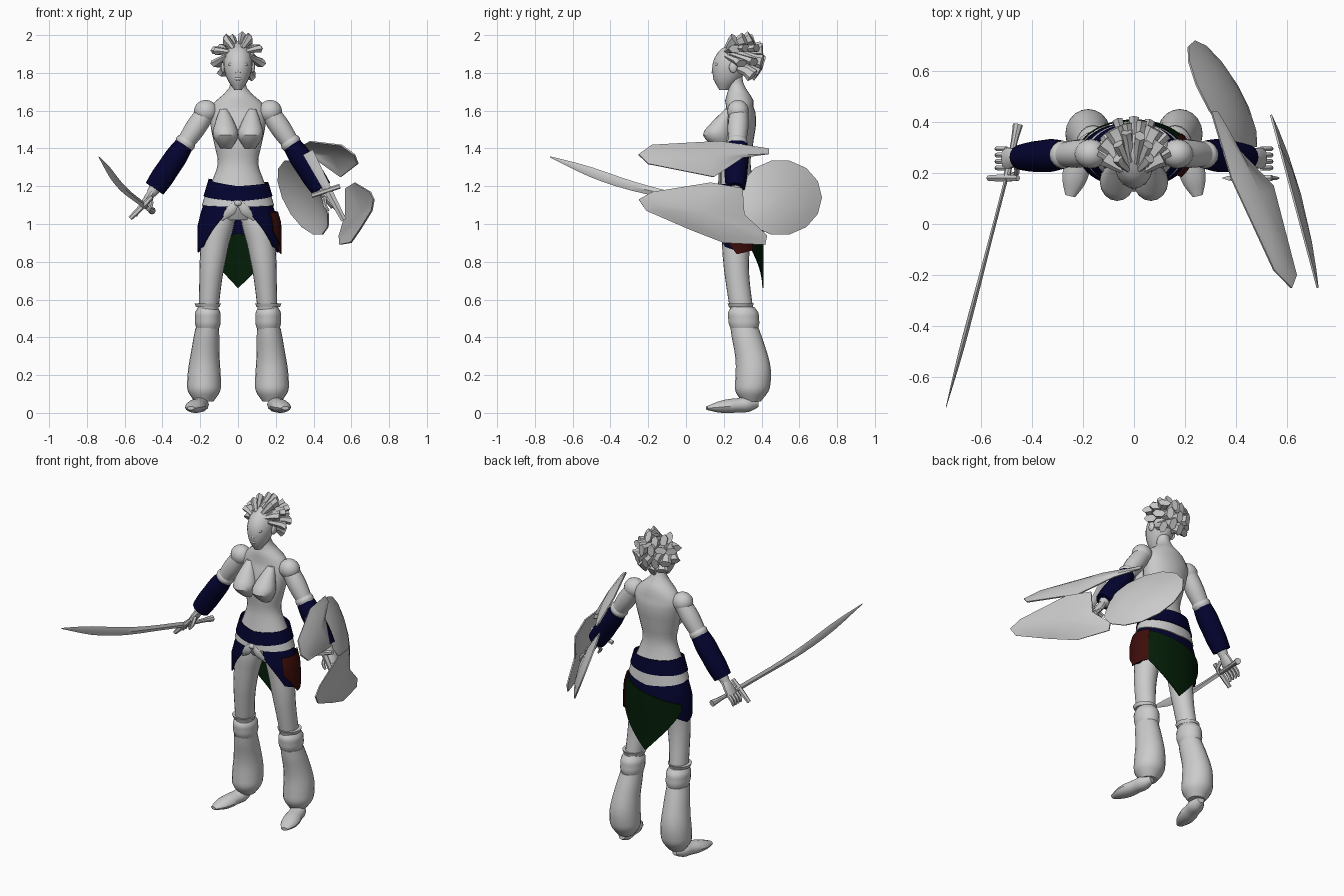
import bpy, bmesh, math, random
from mathutils import Vector

random.seed(4)
cube = bpy.data.objects.get("Cube")
if cube:
    bpy.data.objects.remove(cube, do_unlink=True)
made = []
X, Y, Z = Vector((1, 0, 0)), Vector((0, 1, 0)), Vector((0, 0, 1))


def material(name, rgb):
    mat = bpy.data.materials.new(name)
    mat.use_nodes = True
    mat.diffuse_color = (*rgb, 1)
    mat.node_tree.nodes["Principled BSDF"].inputs["Base Color"].default_value = (*rgb, 1)
    return mat


GREY = material("light_grey", (.6, .6, .6))
NAVY = material("navy_cloth", (.001, .001, .03))
GREEN = material("dark_green_cloth", (.001, .012, .002))
RED = material("dark_red_cloth", (.045, .004, .003))


def finish(name, bm, mat, thickness=0.0):
    bmesh.ops.recalc_face_normals(bm, faces=bm.faces)
    if thickness:
        bmesh.ops.solidify(bm, geom=bm.faces[:], thickness=thickness)
        bmesh.ops.recalc_face_normals(bm, faces=bm.faces)
    mesh = bpy.data.meshes.new(name)
    bm.to_mesh(mesh)
    bm.free()
    mesh.materials.append(mat)
    ob = bpy.data.objects.new(name, mesh)
    bpy.context.collection.objects.link(ob)
    made.append(ob)


def straight(values, t):
    """Piecewise linear value at t of evenly spaced stations."""
    u = t * (len(values) - 1)
    i = min(int(u), len(values) - 2)
    return values[i] + (values[i + 1] - values[i]) * (u - i)


def smooth(values, t):
    """Smooth curve through evenly spaced stations, numbers or vectors."""
    ends = [values[0] * 2 - values[1], *values, values[-1] * 2 - values[-2]]
    u = t * (len(values) - 1)
    i = min(int(u), len(values) - 2)
    f = u - i
    a, b, c, d = ends[i:i + 4]
    start, end = (c - a) / 2, (d - b) / 2
    return b + start * f + ((c - b) * 3 - start * 2 - end) * f**2 + ((b - c) * 2 + start + end) * f**3


def limb(name, mat, path, radii, depth=(1, 1), segs=16, ref=Y, level=False, steps=3):
    """Skin a smooth path; depth scales the radius along ref from start to end."""
    path = [Vector(p) for p in path]
    bm = bmesh.new()
    rings = []
    count = steps * (len(radii) - 1)
    for i in range(count + 1):
        t = i / count
        here = smooth(path, t)
        along = smooth(path, min(t + .01, 1)) - smooth(path, max(t - .01, 0))
        along = Z if level else along.normalized()
        side = along.cross(ref).normalized()
        up = side.cross(along) * straight(depth, t)
        angles = [math.tau * k / segs for k in range(segs)]
        rings.append([bm.verts.new(here + (side * math.cos(w) + up * math.sin(w)) * smooth(radii, t))
                      for w in angles])
    for low, high in zip(rings, rings[1:]):
        for k in range(segs):
            n = (k + 1) % segs
            bm.faces.new((low[k], low[n], high[n], high[k]))
    bm.faces.new(rings[0])
    bm.faces.new(rings[-1])
    finish(name, bm, mat)


def pair(name, mat, path, radii, **options):
    for label, s in (("left_", 1), ("right_", -1)):
        limb(label + name, mat, [(s * x, y, z) for x, y, z in path], radii, **options)


def ball(name, loc, radii):
    bm = bmesh.new()
    bmesh.ops.create_uvsphere(bm, u_segments=16, v_segments=10, radius=1)
    for v in bm.verts:
        v.co = Vector([c + r * q for c, r, q in zip(loc, radii, v.co)])
    finish(name, bm, GREY)


def wrap(name, mat, start, end, tops, hems, offset, cols=40, rows=4):
    """Cloth around the hips between two bearings, measured from the front."""
    bm = bmesh.new()
    grid = []
    for i in range(cols + 1):
        t = i / cols
        w = math.radians(start + (end - start) * t)
        top, hem = straight(tops, t), straight(hems, t)
        column = []
        for j in range(rows + 1):
            z = top + (hem - top) * j / rows
            taper = max(0, z - 1)
            wide, deep = .215 - .3 * taper + offset, .13 - .12 * taper + offset
            column.append(bm.verts.new((wide * math.sin(w), .27 - deep * math.cos(w), z)))
        grid.append(column)
    for p, q in zip(grid, grid[1:]):
        for j in range(rows):
            bm.faces.new((p[j], q[j], q[j + 1], p[j + 1]))
    bmesh.ops.remove_doubles(bm, verts=bm.verts, dist=.0005)
    finish(name, bm, mat, .006)


def petal(name, outline, plane, dome):
    """Domed shield blade from a side outline (y, z) on a slanted plane."""
    bm = bmesh.new()
    n = len(outline)
    cy, cz = (sum(values) / n for values in zip(*outline))

    def point(y, z, s):
        y, z = cy + (y - cy) * s, cz + (z - cz) * s
        return bm.verts.new((plane(y, z) + dome * (1 - s * s), y, z))
    rings = [[point(y, z, s) for y, z in outline] for s in (1, .8, .5)]
    hub = point(cy, cz, 0)
    for k in range(n):
        m = (k + 1) % n
        for p, q in zip(rings, rings[1:]):
            bm.faces.new((p[k], p[m], q[m], q[k]))
        bm.faces.new((rings[-1][k], rings[-1][m], hub))
    finish(name, bm, GREY, .008)


# Torso with neck, bust and head
limb("torso", GREY, [(0, .28, 1.02), (0, .265, 1.22), (0, .265, 1.42), (0, .285, 1.62), (0, .25, 1.82)],
     [.1, .17, .14, .107, .125, .145, .145, .047, .045], depth=[.8, .67, .68, .74, .72, .64, .5, .95, 1],
     segs=24, level=True)
pair("bust", GREY, [(.075, .23, 1.61), (.07, .19, 1.54), (.066, .165, 1.47), (.062, .195, 1.4)],
     [.02, .05, .068, .03], depth=(1, 1.15), level=True)
limb("head", GREY, [(0, .2, 1.71), (0, .28, 1.97)], [.02, .05, .068, .077, .075, .058, .01],
     depth=(1.2, 1.4), segs=20, level=True)
limb("nose", GREY, [(0, .165, 1.86), (0, .15, 1.8)], [.007, .012, .016], segs=8, level=True)
ball("lips", (0, .158, 1.77), (.025, .015, .012))
for label, s in (("left", 1), ("right", -1)):
    ball(label + "_shoulder", (s * .17, .275, 1.597), (.063, .058, .06))
    ball(label + "_ear", (s * .078, .25, 1.83), (.012, .022, .03))
    ball(label + "_eye", (s * .034, .165, 1.845), (.018, .012, .01))

# Chunky hair locks swept back from the brow
crown = Vector((0, .27, 1.87))
for elevation, reach, count in ((58, 115, 6), (25, 105, 8), (-10, 88, 7), (-36, 50, 4)):
    for i in range(count):
        azimuth = math.radians(reach * (2 * i / (count - 1) - 1))
        tilt = math.radians(elevation + random.uniform(-6, 6))
        out = Vector((math.sin(azimuth) * math.cos(tilt), math.cos(azimuth) * math.cos(tilt), math.sin(tilt)))
        root = (out - Y + Z * .5).normalized() * .08
        middle = out * .1 + Z * .01
        tip = out * random.uniform(.12, .135) + Y * .02
        limb("hair_lock", GREY, [crown + root, crown + middle, crown + tip], [.018, .03, .038],
             depth=(.7, .6), segs=6, steps=1, ref=X if abs(out.x) < .6 else Z)

# Arms, cuffs, bracers and hands
shoulder, wrist = Vector((.15, .28, 1.62)), Vector((.46, .26, 1.16))


def arm(a, b):
    return [shoulder.lerp(wrist, a), shoulder.lerp(wrist, b)]


pair("arm", GREY, arm(.05, 1), [.05, .055, .046, .043, .042, .026])
pair("elbow_cuff", GREY, arm(.37, .45), [.045, .055, .05])
pair("bracer", NAVY, arm(.44, .94), [.05, .059, .06, .061, .056], depth=(1.15, .9))
pair("palm", GREY, arm(.97, 1.15), [.022, .022, .017], depth=(1.2, 2.5), segs=10)
for f in range(4):
    knuckle = arm(1.13, 1)[0] + Y * (f - 1.5) * .025
    pair("finger", GREY, [knuckle, knuckle + (X - Z) * .03, knuckle + X * .04 - Z * .06], [.011, .011, .007], segs=6)
thumb = wrist - Y * .03 - Z * .02
pair("thumb", GREY, [thumb, thumb - Y * .03 - Z * .04, thumb + X * .02 - Y * .035 - Z * .07],
     [.012, .011, .007], segs=6, ref=X)

# Legs, knee rims, puffed trousers and feet
pair("thigh", GREY, [(.09, .28, 1.1), (.135, .265, .8), (.16, .3, .5)], [.08, .087, .076, .068, .06, .055, .05],
     depth=(1, 1, 1.2), segs=20, level=True)
pair("knee_rim", GREY, [(.16, .29, .58), (.16, .29, .56)], [.07, .062], level=True)
pair("knee_puff", GREY, [(.16, .3, .56), (.16, .31, .44)], [.052, .067, .068, .067, .058], depth=(1.2, 1.2), level=True)
pair("trouser", GREY, [(.163, .31, .45), (.178, .355, .25), (.18, .345, .06)],
     [.062, .069, .074, .08, .086, .089, .085, .05], depth=(1.2, 1), segs=20, level=True)
pair("foot", GREY, [(.185, .38, .05), (.25, .11, .025)], [.02, .045, .047, .052, .045, .02],
     depth=(1, .5), segs=12, ref=Z)

# Belt, sash, skirt and hanging panels
wrap("belt", NAVY, 0, 360, [1.2, 1.22, 1.23, 1.24, 1.2], [1.12, 1.15, 1.14, 1.15, 1.12], .012)
wrap("sash", GREY, 0, 360, [1.17, 1.17], [1.09, 1.1, 1.07, 1.1, 1.09], .006)
wrap("skirt", NAVY, 20, 340, [1.12, 1.12], [1.05, .88, .85, .9, .95, .9, .85, .88, 1.05], 0)
wrap("back_panel", GREEN, 115, 245, [1.07, .97], [.9, .66, .93], .01)
wrap("side_panel", RED, 54, 125, [1.06, 1.07], [.96, .84, .86], .016)
pair("sash_tail", GREY, [(.005, .14, 1.12), (.04, .145, 1.07), (.085, .165, 1.02)], [.012, .026, .004],
     depth=(.4, .4), segs=6)
ball("sash_knot", (0, .14, 1.11), (.02, .014, .016))

# Curved sword
hilt = Vector((-.5, .18, 1.1))
limb("sword_blade", GREY, [hilt, (-.62, -.28, 1.2), (-.737, -.72, 1.355)], [.007, .007, .009, .009, .001],
     depth=(2.5, 3), segs=4, ref=Z)
limb("sword_handle", GREY, [hilt, hilt + Vector((.045, .21, -.03))], [.014, .013, .013, .02], segs=8, ref=Z)
limb("sword_guard", GREY, [hilt - (X + Z) * .07, hilt + (X + Z) * .045], [.012, .016, .012], segs=6)

# Three-bladed shield with its grip
petal("shield_upper_blade", [(-.25, 1.37), (-.18, 1.42), (.18, 1.44), (.44, 1.4), (.44, 1.37), (.3, 1.35),
                             (.15, 1.25), (-.2, 1.32)],
      lambda y, z: .4 + (.14 - y) * .42 + (1.44 - z) * .8, .03)
petal("shield_lower_blade", [(-.25, 1.13), (-.18, 1.17), (.13, 1.22), (.3, 1.19), (.31, 1.05), (.43, .94),
                             (.42, .89), (.2, .9), (.02, .97), (-.21, 1.07)],
      lambda y, z: .54 + (.43 - y) * .27, .03)
fan = [math.tau * k / 14 for k in range(14)]
petal("shield_rear_blade", [(max(.3, .5 + .22 * math.cos(w)), 1.14 + .2 * math.sin(w)) for w in fan],
      lambda y, z: .235 + (.72 - y) * .5 + (1.15 - z) * .4, .05)
limb("shield_grip_board", GREY, [(.37, .18, 1.38), (.56, .18, 1.02)], [.03, .014], depth=(.3, .5), segs=4)
limb("shield_crossbar", GREY, [(.39, .18, 1.15), (.54, .18, 1.2)], [.013, .013], segs=6)

# Smooth shading with sharp creases
bpy.ops.object.select_all(action="DESELECT")
for ob in made:
    ob.select_set(True)
bpy.context.view_layer.objects.active = made[0]
bpy.ops.object.shade_smooth_by_angle(angle=math.radians(40))
